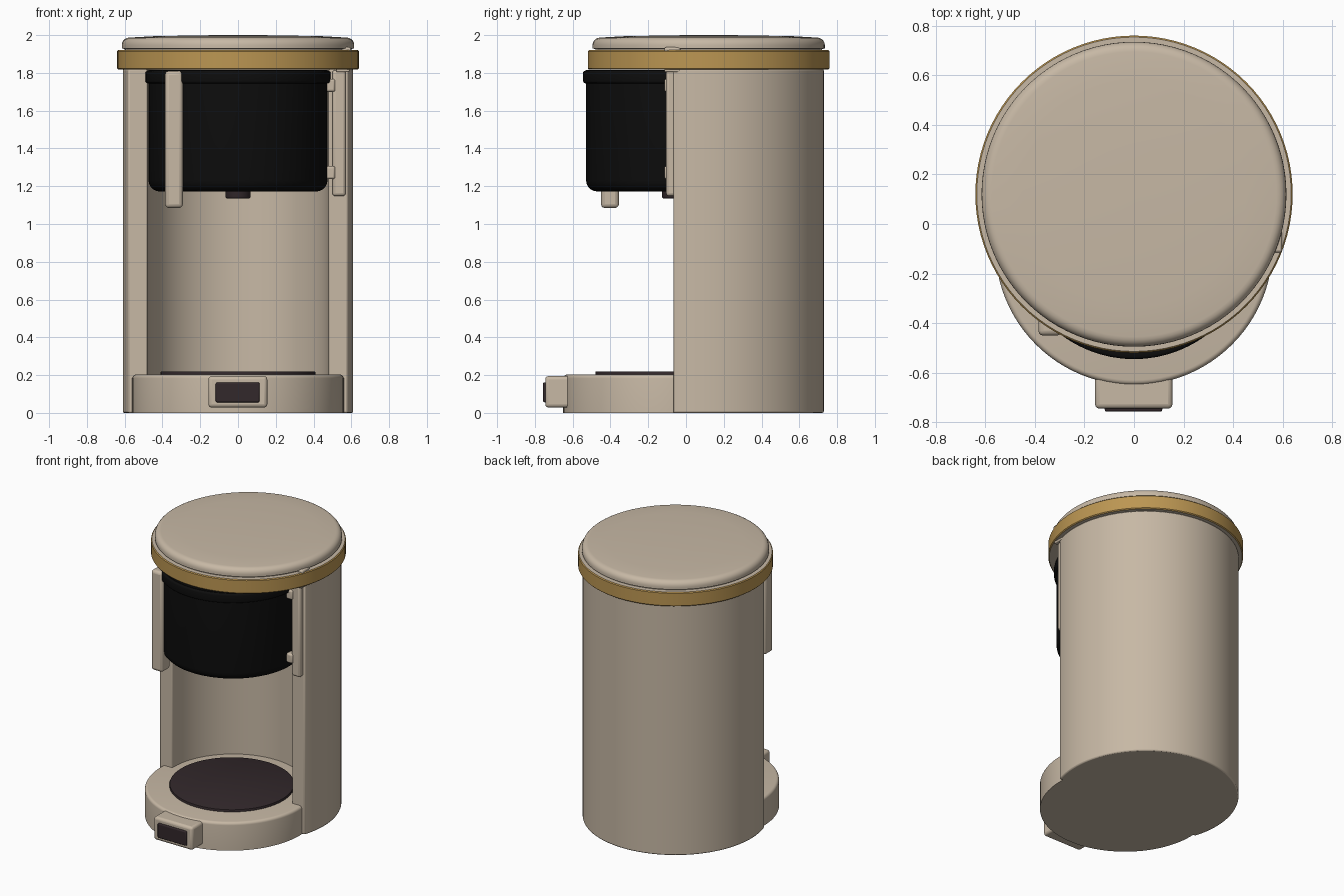
import bpy, bmesh, math
from math import sin, cos, pi

if "Cube" in bpy.data.objects:
    bpy.data.objects.remove(bpy.data.objects["Cube"])


def mat(name, rgb):
    m = bpy.data.materials.new(name)
    m.diffuse_color = (*rgb, 1)
    m.use_nodes = True
    m.node_tree.nodes["Principled BSDF"].inputs["Base Color"].default_value = m.diffuse_color
    return m


TAN = mat("warm_tan", (0.57, 0.48, 0.375))
GOLD = mat("brass_gold", (0.50, 0.305, 0.085))
BLACK = mat("black", (0.004, 0.004, 0.004))
BROWN = mat("dark_brown", (0.032, 0.021, 0.024))


def finish(name, bm, material, bevel=0, segs=3):
    bmesh.ops.recalc_face_normals(bm, faces=bm.faces)
    me = bpy.data.meshes.new(name)
    bm.to_mesh(me)
    bm.free()
    ob = bpy.data.objects.new(name, me)
    bpy.context.collection.objects.link(ob)
    me.materials.append(material)
    if bevel:
        b = ob.modifiers.new("bevel", 'BEVEL')
        b.width, b.segments = bevel, segs
        b.limit_method, b.angle_limit = 'ANGLE', math.radians(40)
    bpy.ops.object.select_all(action='DESELECT')
    bpy.context.view_layer.objects.active = ob
    ob.select_set(True)
    bpy.ops.object.shade_smooth_by_angle(angle=math.radians(35))
    return ob


def lathe(name, cy, profile, material, n=96):
    """Closed solid of revolution about (0, cy); profile is (radius, z) bottom to top."""
    bm = bmesh.new()
    rings = [[bm.verts.new((r * cos(2 * pi * i / n), cy + r * sin(2 * pi * i / n), z))
              for i in range(n)] for r, z in profile]
    for a, b in zip(rings, rings[1:]):
        for i in range(n):
            j = (i + 1) % n
            bm.faces.new((a[i], a[j], b[j], b[i]))
    bm.faces.new(rings[0])
    bm.faces.new(rings[-1])
    return finish(name, bm, material)


def box(name, x, y, z, material, bevel=0):
    bm = bmesh.new()
    bmesh.ops.create_cube(bm, size=1)
    for v in bm.verts:
        for k, (lo, hi) in enumerate((x, y, z)):
            v.co[k] = lo + (v.co[k] + 0.5) * (hi - lo)
    return finish(name, bm, material, bevel)


def rounded(r, z, rad, up, n=5):
    """Quarter-round profile points for an outer top (up) or bottom edge."""
    pts = [(r - rad + rad * cos(pi / 2 * i / n),
            z + (-1 if up else 1) * rad * (1 - sin(pi / 2 * i / n))) for i in range(n + 1)]
    return pts if up else pts[::-1]


# main body: round shell cut flat at the front, with a round recess
CY, R, FRONT = 0.12, 0.61, -0.067
bm = bmesh.new()
a0 = math.asin((FRONT - CY) / R)
outer = [(R * cos(a0 + (pi - 2 * a0) * i / 80), CY + R * sin(a0 + (pi - 2 * a0) * i / 80))
         for i in range(81)]
inner = [(-0.48 * cos(pi * i / 60), -0.055 + 0.48 * sin(pi * i / 60)) for i in range(61)]
loop = outer + [(-0.48, FRONT)] + inner[1:-1] + [(0.48, FRONT)]
low = [bm.verts.new((x, y, 0)) for x, y in loop]
top = [bm.verts.new((x, y, 1.82)) for x, y in loop]
for i in range(len(loop)):
    j = (i + 1) % len(loop)
    bm.faces.new((low[i], low[j], top[j], top[i]))
bm.faces.new(low)
bm.faces.new(top)
finish("body_shell", bm, TAN, 0.008, 2)

# base and warming plate
lathe("base", -0.09, [(0.56, 0)] + rounded(0.56, 0.203, 0.02, True), TAN)
lathe("warming_plate", -0.07, [(0.41, 0.19)] + rounded(0.41, 0.22, 0.006, True, 2), BROWN)

# control box with dark panel
box("control_box", (-0.157, 0.155), (-0.745, -0.55), (0.028, 0.195), TAN, 0.018)
box("control_panel", (-0.118, 0.114), (-0.757, -0.735), (0.056, 0.161), BROWN, 0.008)

# filter basket, rim and drip nozzle
lathe("filter_basket", -0.055, rounded(0.474, 1.172, 0.06, False) + [(0.474, 1.815)], BLACK)
lathe("basket_rim", -0.055, rounded(0.49, 1.745, 0.012, False, 3)
      + rounded(0.49, 1.812, 0.012, True, 3), BLACK)
lathe("drip_nozzle", -0.06, rounded(0.067, 1.135, 0.01, False, 3) + [(0.067, 1.2)], BROWN, 32)

# basket handle and hinge
box("basket_handle", (-0.386, -0.292), (-0.45, -0.355), (1.085, 1.81), TAN, 0.02)
box("hinge_post", (0.5, 0.57), (-0.105, -0.055), (1.148, 1.815), TAN, 0.015)
for i, z in enumerate((1.238, 1.7)):
    box(f"hinge_tab_{i + 1}", (0.462, 0.515), (-0.115, -0.06), (z, z + 0.068), TAN, 0.012)

# collar: gold on its side, tan above and below
collar = lathe("collar_band", CY, [(0.634, 1.818), (0.64, 1.824), (0.64, 1.914), (0.634, 1.92)], TAN)
collar.data.materials.append(GOLD)
for f in collar.data.polygons:
    if abs(f.normal.z) < 0.9:
        f.material_index = 1

# lid, slightly domed, and its hinge
lathe("lid", CY, [(0.6, 1.91), (0.6, 1.926), (0.615, 1.93)] + rounded(0.615, 1.987, 0.04, True)
      + [(0.45, 1.994), (0.2, 1.999), (0.03, 2.0)], TAN)
box("lid_hinge", (0.54, 0.598), (-0.115, -0.03), (1.91, 1.936), TAN, 0.01)
box("hinge_block", (0.52, 0.59), (-0.115, -0.03), (1.805, 1.825), TAN, 0.006)
